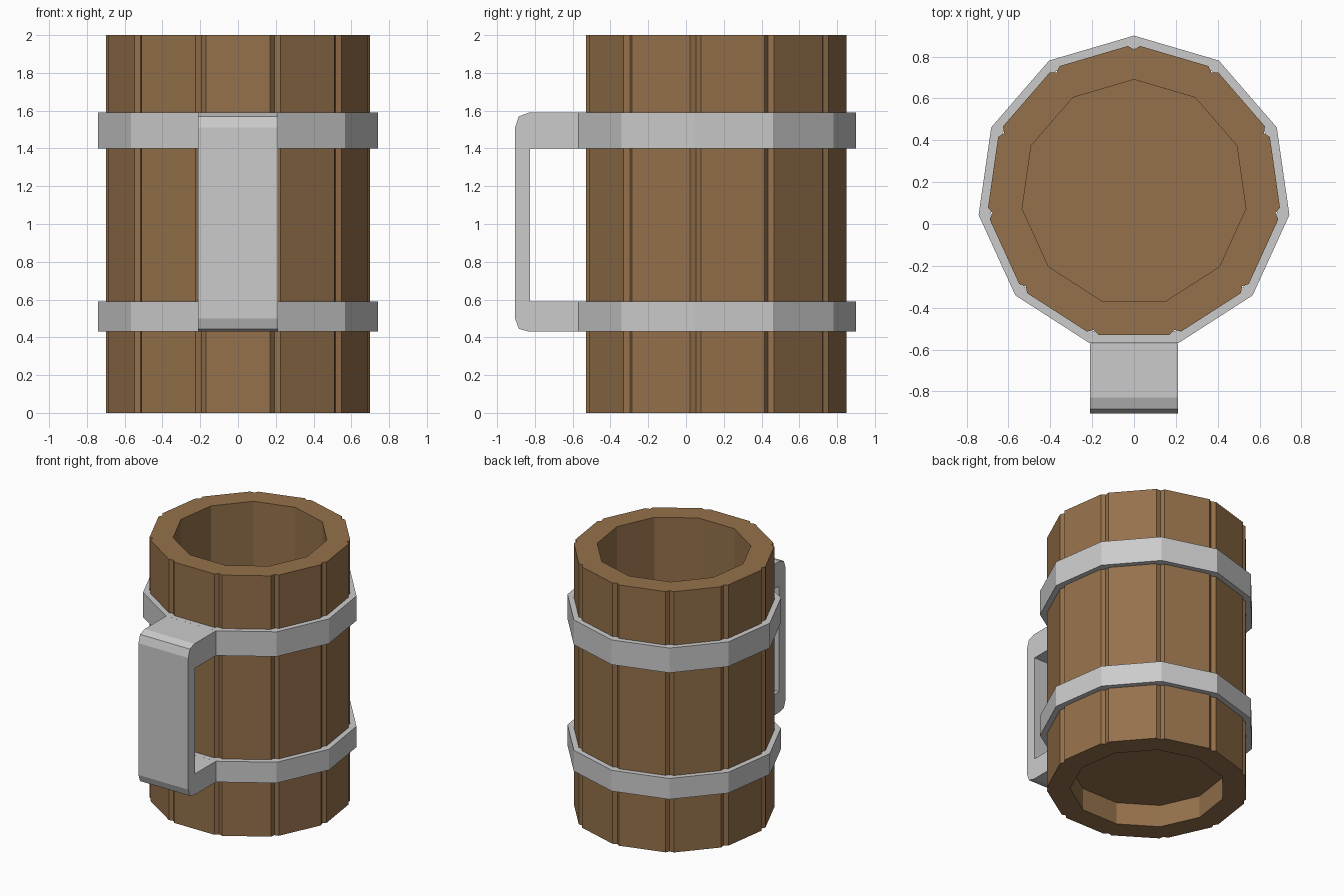
import bpy, bmesh
from math import sin, cos, pi

if "Cube" in bpy.data.objects:
    bpy.data.objects.remove(bpy.data.objects["Cube"])

N = 11            # number of staves
CY = 0.15         # barrel axis offset in y


def ring(radius):
    """Corner points of the 11-sided outline, one corner pointing to +y."""
    return [(radius * sin(2 * pi * i / N), CY + radius * cos(2 * pi * i / N)) for i in range(N)]


def make_object(name, bm, material=None):
    bmesh.ops.recalc_face_normals(bm, faces=bm.faces)
    mesh = bpy.data.meshes.new(name)
    bm.to_mesh(mesh)
    bm.free()
    obj = bpy.data.objects.new(name, mesh)
    bpy.context.collection.objects.link(obj)
    if material:
        mesh.materials.append(material)
    return obj


def add_loop(bm, points, z):
    return [bm.verts.new((x, y, z)) for x, y in points]


def bridge(bm, a, b):
    n = len(a)
    for i in range(n):
        j = (i + 1) % n
        bm.faces.new((a[i], a[j], b[j], b[i]))


wood = bpy.data.materials.new("wood")
wood.diffuse_color = (0.30, 0.165, 0.07, 1)
wood.use_nodes = True
wood.node_tree.nodes["Principled BSDF"].inputs["Base Color"].default_value = wood.diffuse_color

# Stave outline: a shallow V groove at every corner
corners, grooves = ring(0.709), ring(0.683)
outline = []
for i in range(N):
    (x, y), (px, py), (nx, ny) = corners[i], corners[i - 1], corners[(i + 1) % N]
    t = 0.075
    outline += [(x + (px - x) * t, y + (py - y) * t), grooves[i],
                (x + (nx - x) * t, y + (ny - y) * t)]

# Wooden mug body: hollow top, recessed underside
bm = bmesh.new()
out_low, out_top = add_loop(bm, outline, 0), add_loop(bm, outline, 2)
bridge(bm, out_low, out_top)
for outer, rim_z, floor_z in ((out_top, 2.0, 0.22), (out_low, 0.0, 0.17)):
    inner = add_loop(bm, ring(0.54), rim_z)
    floor = add_loop(bm, ring(0.54), floor_z)
    bridge(bm, inner, floor)
    bm.faces.new(floor)
    for i in range(N):
        j = (i + 1) % N
        bm.faces.new((inner[i], outer[3 * i + 1], outer[3 * i + 2],
                      outer[3 * j], outer[3 * j + 1], inner[j]))
make_object("mug_body", bm, wood)

# Metal hoops
for name, z0, z1 in (("lower_hoop", 0.43, 0.59), ("upper_hoop", 1.40, 1.59)):
    bm = bmesh.new()
    loops = [add_loop(bm, ring(r), z) for r, z in
             ((0.75, z0), (0.75, z1), (0.69, z1), (0.69, z0))]
    for k in range(4):
        bridge(bm, loops[k], loops[(k + 1) % 4])
    make_object(name, bm)

# Metal handle: C-shaped profile in y/z, extruded across x
outer = [(-0.57, 1.59), (-0.83, 1.59), (-0.885, 1.57), (-0.905, 1.51),
         (-0.905, 0.50), (-0.885, 0.445), (-0.83, 0.43), (-0.57, 0.43)]
inner = [(-0.57, 0.59), (-0.825, 0.59), (-0.825, 1.40), (-0.57, 1.40)]
half = 0.75 * sin(pi / N)
bm = bmesh.new()
sides = [[bm.verts.new((x, y, z)) for y, z in outer + inner] for x in (-half, half)]
bridge(bm, *sides)
for side in sides:
    bm.faces.new(side)
make_object("handle", bm)
